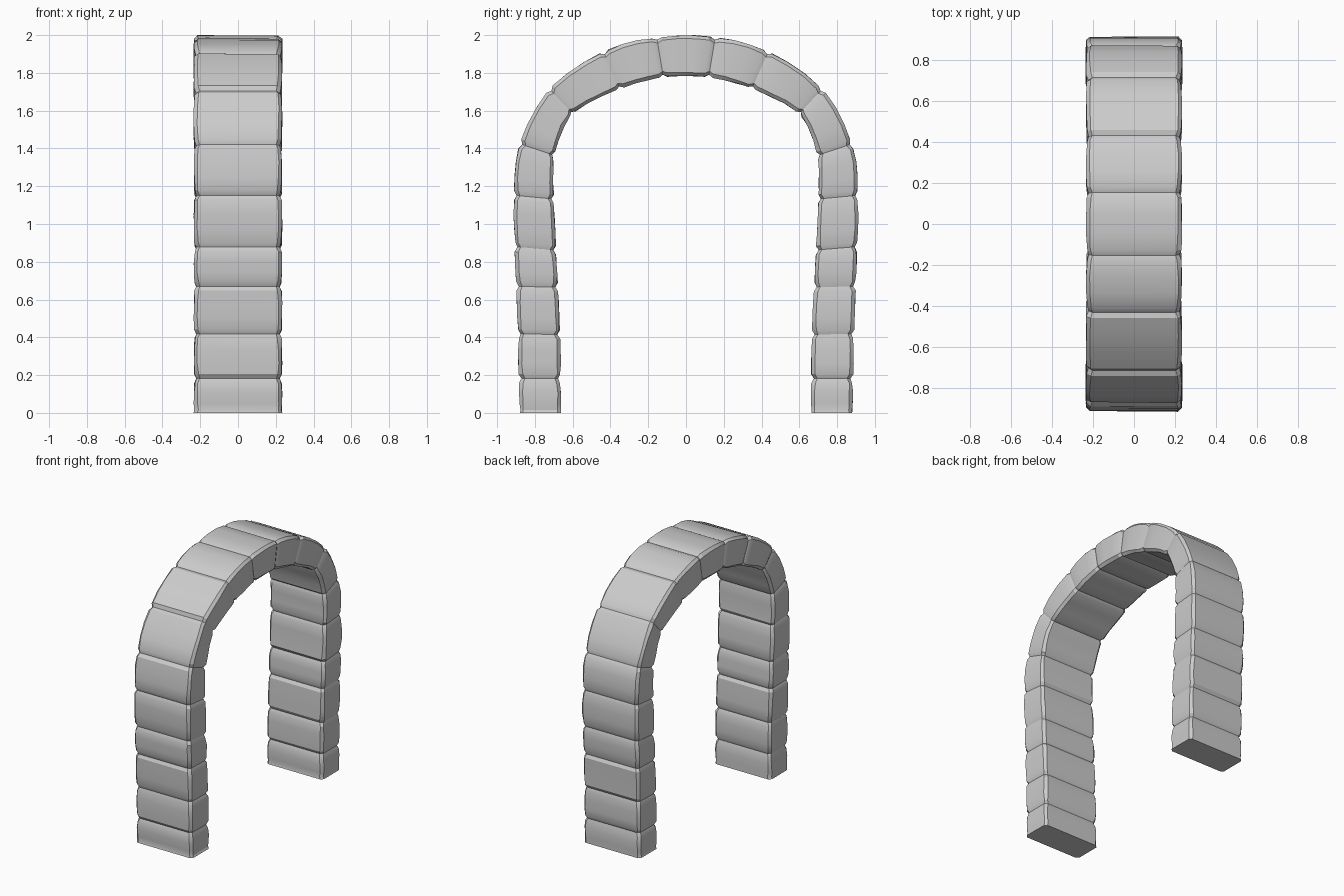
import bpy, bmesh, random
from mathutils import Vector

if "Cube" in bpy.data.objects:
    bpy.data.objects.remove(bpy.data.objects["Cube"])

random.seed(4)
HALF = 0.235      # half depth of the arch along x
PINCH = 0.014     # groove depth at the joints
GROOVE = 0.024    # distance from joint to full stone section
CHAMFER = 0.018

# joints on one side, foot to crown: outer (y, z), inner (y, z)
left = [
    ((-0.880, 0.000), (-0.663, 0.000)),
    ((-0.885, 0.183), (-0.663, 0.183)),
    ((-0.890, 0.418), (-0.667, 0.415)),
    ((-0.899, 0.670), (-0.678, 0.665)),
    ((-0.907, 0.880), (-0.688, 0.862)),
    ((-0.911, 1.152), (-0.699, 1.132)),
    ((-0.880, 1.425), (-0.695, 1.362)),
    ((-0.722, 1.715), (-0.598, 1.583)),
    ((-0.436, 1.912), (-0.348, 1.715)),
    ((-0.155, 1.989), (-0.120, 1.777)),
]
joints = [(Vector(o), Vector(i)) for o, i in left]
joints += [(Vector((-o.x, o.y)), Vector((-i.x, i.y))) for o, i in reversed(joints)]


def spline(side, k, t):
    """Point on the outer (0) or inner (1) curve between joints k and k+1."""
    n = len(joints) - 1
    a, b, c, d = (joints[min(max(j, 0), n)][side] for j in (k - 1, k, k + 1, k + 2))
    return 0.5 * (2 * b + (c - a) * t + (2 * a - 5 * b + 4 * c - d) * t * t
                  + (3 * b - a - 3 * c + d) * t ** 3)


def ring(bm, k, t, pinch, rough):
    """Chamfered rectangular section of a stone."""
    o, i = spline(0, k, t), spline(1, k, t)
    d = (o - i).normalized()
    o, i = o - d * pinch, i + d * pinch
    h, c = HALF - pinch, CHAMFER
    verts = []
    for x, p in ((-h + c, o), (h - c, o), (h, o - d * c), (h, i + d * c),
                 (h - c, i), (-h + c, i), (-h, i + d * c), (-h, o - d * c)):
        s = 1 if x > 0 else -1
        q = p - d * random.uniform(-rough, rough) * 0.5
        verts.append(bm.verts.new((x - s * random.uniform(0, rough), q.x, q.y)))
    return verts


def stone(k, name):
    bm = bmesh.new()
    length = (sum(joints[k + 1], Vector((0, 0))) - sum(joints[k], Vector((0, 0)))).length / 2
    g = GROOVE / length
    last = len(joints) - 2
    # the feet stand flat on the ground without a groove
    spec = [(0, 0 if k == 0 else PINCH, 0), (g, 0.002, 0.007), (0.35, 0, 0.004),
            (0.65, 0, 0.004), (1 - g, 0.002, 0.007), (1, 0 if k == last else PINCH, 0)]
    rings = [ring(bm, k, *s) for s in spec]
    for a, b in zip(rings, rings[1:]):
        for j in range(8):
            m = (j + 1) % 8
            bm.faces.new((a[j], a[m], b[m], b[j]))
    bm.faces.new(rings[0])
    bm.faces.new(rings[-1])
    bmesh.ops.recalc_face_normals(bm, faces=bm.faces)
    mesh = bpy.data.meshes.new(name)
    bm.to_mesh(mesh)
    bm.free()
    ob = bpy.data.objects.new(name, mesh)
    bpy.context.collection.objects.link(ob)
    ob.select_set(True)
    bpy.context.view_layer.objects.active = ob


# stones from the left foot over the keystone to the right foot
for k in range(len(joints) - 1):
    mid = len(left) - 1
    if k == mid:
        stone(k, "keystone")
    else:
        num = k + 1 if k < mid else len(joints) - 1 - k
        part = "pillar_stone" if num <= 6 else "arch_stone"
        stone(k, f"{part}_{'left' if k < mid else 'right'}_{num}")

bpy.ops.object.shade_smooth_by_angle(angle=0.5)
